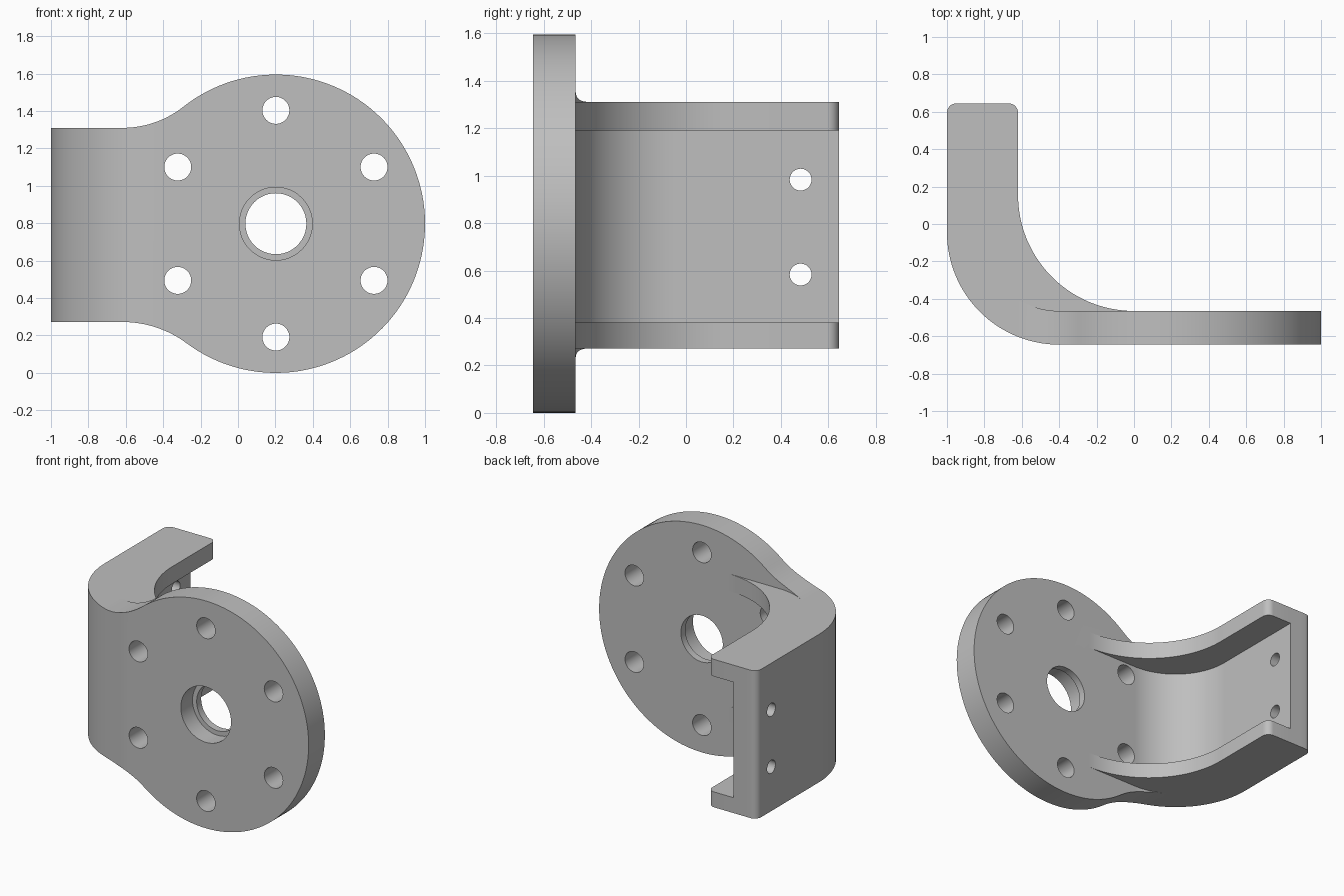
import bpy, bmesh
from math import sin, cos, atan2, radians, degrees, hypot

cube = bpy.data.objects.get("Cube")
if cube:
    bpy.data.objects.remove(cube, do_unlink=True)

# Main dimensions
FRONT, BACK = -0.645, 0.645
THICK = 0.18
DISC_X, DISC_Z, DISC_R = 0.2025, 0.7975, 0.7975
LOW, HIGH = 0.272, 1.31
POCKET_LOW, POCKET_HIGH = 0.38, 1.19
BEND_R = 0.6
FLANGE_X, FLANGE_R = -0.62, 0.62
CORNER = 0.05

grey = bpy.data.materials.new("plain grey")
grey.use_nodes = True
grey.diffuse_color = (0.52, 0.52, 0.52, 1)
grey.node_tree.nodes["Principled BSDF"].inputs["Base Color"].default_value = (0.52, 0.52, 0.52, 1)


def arc(cx, cy, r, start, end, steps=24):
    angles = [radians(start + (end - start) * i / steps) for i in range(steps + 1)]
    return [(cx + r * cos(a), cy + r * sin(a)) for a in angles]


def prism(name, points, axis, lo, hi):
    """Extrude a flat outline along the given axis."""
    place = {"x": lambda a, b, t: (t, a, b),
             "y": lambda a, b, t: (a, t, b),
             "z": lambda a, b, t: (a, b, t)}[axis]
    bm = bmesh.new()
    rings = [[bm.verts.new(place(a, b, t)) for a, b in points] for t in (lo, hi)]
    bm.faces.new(rings[0])
    bm.faces.new(rings[1][::-1])
    n = len(points)
    for i in range(n):
        j = (i + 1) % n
        bm.faces.new((rings[0][i], rings[1][i], rings[1][j], rings[0][j]))
    bmesh.ops.recalc_face_normals(bm, faces=bm.faces)
    mesh = bpy.data.meshes.new(name)
    bm.to_mesh(mesh)
    bm.free()
    mesh.materials.append(grey)
    obj = bpy.data.objects.new(name, mesh)
    bpy.context.collection.objects.link(obj)
    return obj


def combine(target, tool, operation):
    """Apply an exact boolean and discard the tool."""
    mod = target.modifiers.new("boolean", "BOOLEAN")
    mod.operation, mod.solver, mod.object = operation, "EXACT", tool
    bpy.context.view_layer.objects.active = target
    bpy.ops.object.modifier_apply(modifier=mod.name)
    bpy.data.objects.remove(tool, do_unlink=True)


def drill(target, axis, a, b, r, lo, hi):
    circle = arc(a, b, r, 0, 360, 48)[:-1]
    combine(target, prism("drill", circle, axis, lo, hi), "DIFFERENCE")


# Bent sheet: flat plate, curved bend and side wall
plate_back = FRONT + THICK
bend_x, bend_y = -1 + BEND_R, FRONT + BEND_R
sheet = [(1.1, FRONT)]
sheet += arc(bend_x, bend_y, BEND_R, 270, 180, 32)
sheet += arc(-1 + CORNER, BACK - CORNER, CORNER, 180, 90, 8)
sheet += [(-1 + THICK, BACK)]
sheet += arc(bend_x, bend_y, BEND_R - THICK, 180, 270, 32)
sheet += [(1.1, plate_back)]
bracket = prism("bent_bracket", sheet, "z", -0.1, 1.7)


# Front outline: disc blended into the narrower neck
def blend(h, d=0.82):
    r = (d * d + h * h - DISC_R ** 2) / (2 * (DISC_R - h))
    return r, degrees(atan2(h + r, d)), DISC_X - d


h_low, h_high = DISC_Z - LOW, HIGH - DISC_Z
r_low, a_low, x_low = blend(h_low)
r_high, a_high, x_high = blend(h_high)
outline = [(-1.1, LOW)]
outline += arc(x_low, LOW - r_low, r_low, 90, a_low, 16)
outline += arc(DISC_X, DISC_Z, DISC_R, a_low - 180, 180 - a_high, 96)[1:-1]
outline += arc(x_high, HIGH + r_high, r_high, -a_high, -90, 16)
outline += [(-1.1, HIGH)]
combine(bracket, prism("outline", outline, "y", -0.8, 0.8), "INTERSECT")

# Upper and lower flanges, rooted inside the sheet
mid = THICK / 2
rib = arc(FLANGE_X + FLANGE_R, plate_back + FLANGE_R, FLANGE_R, 270, 180, 32)
rib += arc(FLANGE_X - CORNER, BACK - CORNER, CORNER, 0, 90, 8)
rib += [(-1 + mid, BACK)]
rib += arc(bend_x, bend_y, BEND_R - mid, 180, 270, 32)
rib += [(FLANGE_X + FLANGE_R, FRONT + mid)]
for lo, hi in ((LOW, POCKET_LOW), (POCKET_HIGH, HIGH)):
    combine(bracket, prism("flange", rib, "z", lo, hi), "UNION")

# Bolt circle in the disc
for k in range(6):
    a = radians(30 + 60 * k)
    drill(bracket, "y", DISC_X + 0.606 * cos(a), DISC_Z + 0.606 * sin(a), 0.072, -0.8, -0.3)

# Central bore with a thin lip at the back
drill(bracket, "y", DISC_X, DISC_Z, 0.163, -0.8, -0.3)
drill(bracket, "y", DISC_X, DISC_Z, 0.195, -0.8, plate_back - 0.05)

# Two mounting holes in the side wall
for z in (0.583, 0.983):
    drill(bracket, "x", 0.483, z, 0.046, -1.1, -0.7)

bpy.ops.object.select_all(action="DESELECT")
bracket.select_set(True)
bpy.context.view_layer.objects.active = bracket
bpy.ops.object.shade_smooth_by_angle(angle=radians(25))
